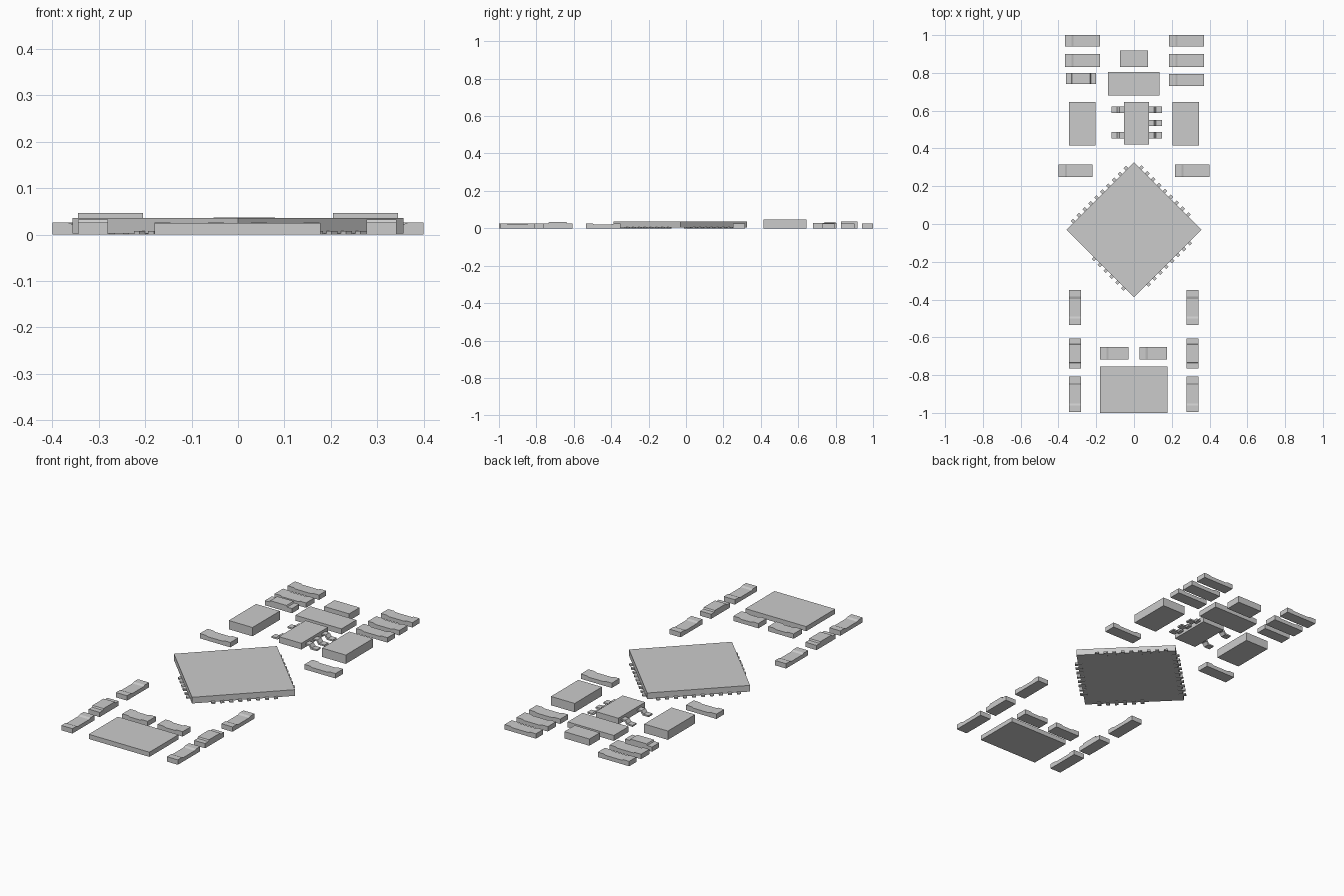
import bpy, bmesh, math
from mathutils import Matrix, Vector

if "Cube" in bpy.data.objects:
    bpy.data.objects.remove(bpy.data.objects["Cube"])


def make_object(name, bm):
    bmesh.ops.recalc_face_normals(bm, faces=bm.faces)
    mesh = bpy.data.meshes.new(name)
    bm.to_mesh(mesh)
    bm.free()
    obj = bpy.data.objects.new(name, mesh)
    bpy.context.collection.objects.link(obj)
    return obj


def add_box(bm, x0, x1, y0, y1, z0, z1, mat=Matrix()):
    m = mat @ Matrix.Translation(((x0 + x1) / 2, (y0 + y1) / 2, (z0 + z1) / 2))
    bmesh.ops.create_cube(bm, size=1, matrix=m @ Matrix.Diagonal((x1 - x0, y1 - y0, z1 - z0, 1)))


def add_extrusion(bm, profile, width, mat=Matrix()):
    """Extrude an XZ profile symmetrically along y."""
    face = bm.faces.new([bm.verts.new(mat @ Vector((x, -width / 2, z))) for x, z in profile])
    geom = bmesh.ops.extrude_face_region(bm, geom=[face])["geom"]
    shift = mat.to_3x3() @ Vector((0, width, 0))
    bmesh.ops.translate(bm, vec=shift, verts=[g for g in geom if isinstance(g, bmesh.types.BMVert)])


def block(name, x0, x1, y0, y1, z1):
    bm = bmesh.new()
    add_box(bm, x0, x1, y0, y1, 0, z1)
    make_object(name, bm)


def chip(name, x0, x1, y0, y1, raised=False):
    """Two-terminal component; the middle is raised or recessed between end caps."""
    dx, dy = x1 - x0, y1 - y0
    length, width = max(dx, dy), min(dx, dy)
    h = length / 2
    end, mid = (0.025, 0.033) if raised else (0.026, 0.021)
    cap, slope = (0.028, 0.004) if raised else (0.034, 0.012)
    profile = [(-h, 0), (h, 0), (h, end), (h - cap, end), (h - cap - slope, mid),
               (-h + cap + slope, mid), (-h + cap, end), (-h, end)]
    mat = Matrix.Translation(((x0 + x1) / 2, (y0 + y1) / 2, 0))
    if dy > dx:
        mat = mat @ Matrix.Rotation(math.pi / 2, 4, 'Z')
    bm = bmesh.new()
    add_extrusion(bm, profile, width, mat)
    make_object(name, bm)


# Resistors and capacitors along both edges
chip("resistor_back_left", -0.365, -0.18, 0.94, 1.0)
chip("resistor_back_right", 0.185, 0.37, 0.94, 1.0)
chip("resistor_second_left", -0.365, -0.18, 0.83, 0.90)
chip("resistor_second_right", 0.185, 0.37, 0.83, 0.90)
chip("capacitor_back_left", -0.36, -0.20, 0.74, 0.80, True)
chip("resistor_third_right", 0.185, 0.37, 0.73, 0.795)
chip("resistor_middle_left", -0.40, -0.22, 0.25, 0.315)
chip("resistor_middle_right", 0.217, 0.40, 0.25, 0.315)
for side, x0, x1 in (("left", -0.345, -0.28), ("right", 0.277, 0.342)):
    chip("resistor_front_inner_" + side, x0, x1, -0.535, -0.35)
    chip("capacitor_front_" + side, x0, x1, -0.765, -0.607, True)
    chip("resistor_front_outer_" + side, x0, x1, -0.995, -0.807)
chip("capacitor_connector_left", -0.18, -0.03, -0.718, -0.65)
chip("capacitor_connector_right", 0.028, 0.176, -0.718, -0.65)

# Plain rectangular components
block("inductor_left", -0.345, -0.205, 0.415, 0.645, 0.047)
block("inductor_right", 0.205, 0.345, 0.415, 0.645, 0.047)
block("diode_back", -0.073, 0.075, 0.83, 0.918, 0.036)
block("crystal", -0.138, 0.134, 0.68, 0.805, 0.029)
block("memory_package", -0.18, 0.178, -1.0, -0.755, 0.025)

# Regulator with bent leads: two on the left, three on the right
bm = bmesh.new()
add_box(bm, -0.053, 0.08, 0.42, 0.645, 0.004, 0.037)
lead = [(-0.01, 0.016), (0.02, 0.016), (0.032, 0), (0.067, 0),
        (0.067, 0.008), (0.037, 0.008), (0.025, 0.024), (-0.01, 0.024)]
for y in (0.47, 0.535, 0.605):
    add_extrusion(bm, lead, 0.033, Matrix.Translation((0.08, y, 0)))
    if y != 0.535:
        add_extrusion(bm, lead, 0.033, Matrix.Translation((-0.053, y, 0)) @ Matrix.Rotation(math.pi, 4, 'Z'))
make_object("regulator", bm)

# Square processor turned 45 degrees
centre = Matrix.Translation((0, -0.03, 0)) @ Matrix.Rotation(math.pi / 4, 4, 'Z')
s = 0.2525
bm = bmesh.new()
add_box(bm, -s, s, -s, s, 0.003, 0.036, centre)
make_object("processor_body", bm)

# Processor pads: (quarter turns, first position along side, count)
bm = bmesh.new()
for turn, start, count in ((0, -0.205, 9), (1, -0.20, 10), (2, -0.04, 6), (3, -0.15, 8)):
    mat = centre @ Matrix.Rotation(turn * math.pi / 2, 4, 'Z')
    for i in range(count):
        t = start + 0.044 * i
        if turn == 0:
            t = -t
        add_box(bm, s - 0.02, s + 0.016, t - 0.009, t + 0.009, 0, 0.008, mat)
make_object("processor_pads", bm)
